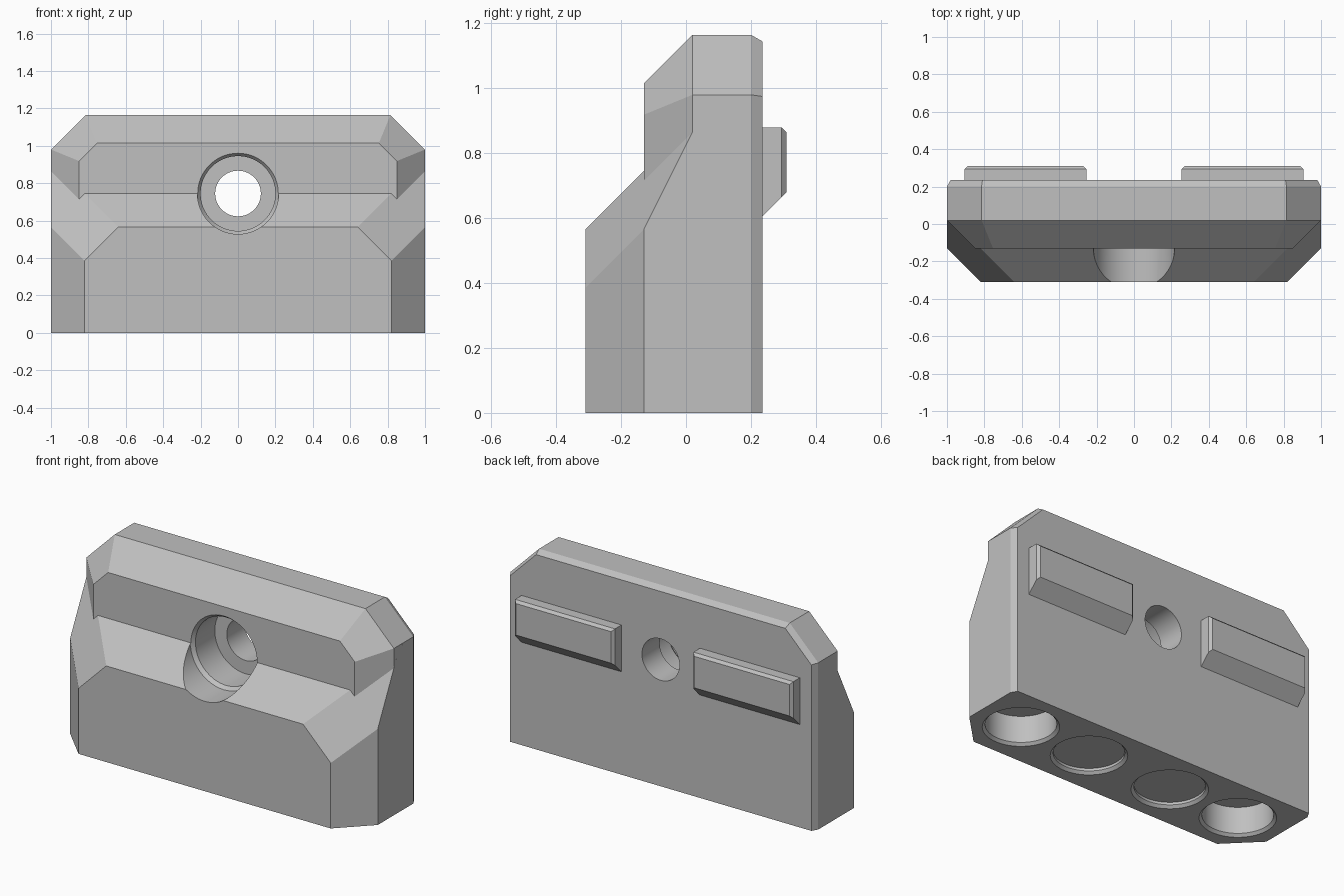
import bpy, bmesh, math
from mathutils import Matrix, Vector

if "Cube" in bpy.data.objects:
    bpy.data.objects.remove(bpy.data.objects["Cube"], do_unlink=True)

grey = bpy.data.materials.new("light_grey")
grey.use_nodes = True
colour = (0.527, 0.527, 0.527, 1)
grey.diffuse_color = colour
grey.node_tree.nodes["Principled BSDF"].inputs["Base Color"].default_value = colour


def to_object(name, bm):
    bmesh.ops.recalc_face_normals(bm, faces=bm.faces)
    mesh = bpy.data.meshes.new(name)
    bm.to_mesh(mesh)
    bm.free()
    mesh.materials.append(grey)
    ob = bpy.data.objects.new(name, mesh)
    bpy.context.collection.objects.link(ob)
    return ob


def hull(points):
    bm = bmesh.new()
    for p in points:
        bm.verts.new(p)
    bmesh.ops.remove_doubles(bm, verts=bm.verts, dist=0.001)
    bmesh.ops.convex_hull(bm, input=bm.verts)
    bmesh.ops.dissolve_limit(bm, angle_limit=0.01, verts=bm.verts, edges=bm.edges)
    return bm


def chamfered_block(name, xs, ys, zs, planes, mirror=True):
    """Box trimmed by planes, each (normal, limit) keeping normal . p <= limit."""
    bm = hull([(x, y, z) for x in xs for y in ys for z in zs])
    for (a, b, c), limit in planes:
        for side in ((a, -a) if mirror and a else (a,)):
            n = Vector((side, b, c))
            bmesh.ops.bisect_plane(
                bm, geom=bm.verts[:] + bm.edges[:] + bm.faces[:], dist=0.0001,
                plane_co=n * limit / n.length_squared, plane_no=n, clear_outer=True)
            points = [v.co.copy() for v in bm.verts]
            bm.free()
            bm = hull(points)
    return to_object(name, bm)


def turned(name, profile, matrix, sides=64):
    """Closed solid of revolution about local z from (radius, height) points."""
    bm = bmesh.new()
    rings = [[bm.verts.new((r * math.cos(math.tau * i / sides),
                            r * math.sin(math.tau * i / sides), h))
              for i in range(sides)] for r, h in profile]
    for low, high in zip(rings, rings[1:]):
        for i in range(sides):
            j = (i + 1) % sides
            bm.faces.new((low[i], low[j], high[j], high[i]))
    bm.faces.new(rings[0][::-1])
    bm.faces.new(rings[-1])
    bm.transform(matrix)
    ob = to_object(name, bm)
    ob.hide_render = True
    return ob


def combine(target, tool, operation):
    mod = target.modifiers.new(operation, 'BOOLEAN')
    mod.operation = operation
    mod.solver = 'EXACT'
    mod.object = tool
    bpy.context.view_layer.objects.active = target
    bpy.ops.object.modifier_apply(modifier=mod.name)
    bpy.data.objects.remove(tool, do_unlink=True)


# Main body: tall back block with bevelled corners
body = chamfered_block("body", (-1, 1), (-0.13, 0.235), (0, 1.165), [
    ((1, -1, 0), 0.98),          # front vertical corners
    ((0, -1, 1), 1.145),         # front top slope
    ((1, 0, 1), 1.98),           # top corners
    ((1, -1.41, 1), 1.952),      # front top corners
    ((1, 0.57, 0), 1.114),       # back bevels
    ((0, 0.57, 1), 1.279),
    ((1, 0.71, 1), 2.122)])

# Lower front block with sloped top
lower = chamfered_block("lower_front", (-1, 1), (-0.31, 0.1), (0, 1), [
    ((1, -1, 0), 1.13),
    ((0, -1, 1), 0.875),
    ((1, -2, 1), 1.825)])
combine(body, lower, 'UNION')

# Counterbored screw hole running front to back
bore = turned("bore_cutter",
              [(0.217, -0.4), (0.217, -0.132), (0.2, -0.11), (0.2, 0.07),
               (0.122, 0.07), (0.122, 0.3)],
              Matrix.Translation((0, 0, 0.745)) @ Matrix.Rotation(-math.pi / 2, 4, 'X'))
combine(body, bore, 'DIFFERENCE')

# Round pockets underneath: deep outer pair, shallow inner pair
for x, depth in ((0.73, 0.17), (0.272, 0.03)):
    for side in (-1, 1):
        pocket = turned("pocket_cutter",
                        [(0.23, -0.03), (0.185, 0.015), (0.185, depth)],
                        Matrix.Translation((side * x, -0.037, 0)))
        combine(body, pocket, 'DIFFERENCE')

bpy.ops.object.select_all(action='DESELECT')
body.select_set(True)
bpy.context.view_layer.objects.active = body
bpy.ops.object.shade_smooth_by_angle(angle=math.radians(25))

# Back locating pads, undercut at the bottom
for name, s in (("left_back_pad", 1), ("right_back_pad", -1)):
    chamfered_block(name, (s * 0.255, s * 0.905), (0.225, 0.31), (0.605, 0.88), [
        ((0, 1, 1), 1.175),
        ((0, 1, -1), -0.37),
        ((s, 1, 0), 1.2),
        ((-s, 1, 0), 0.04)], mirror=False)
